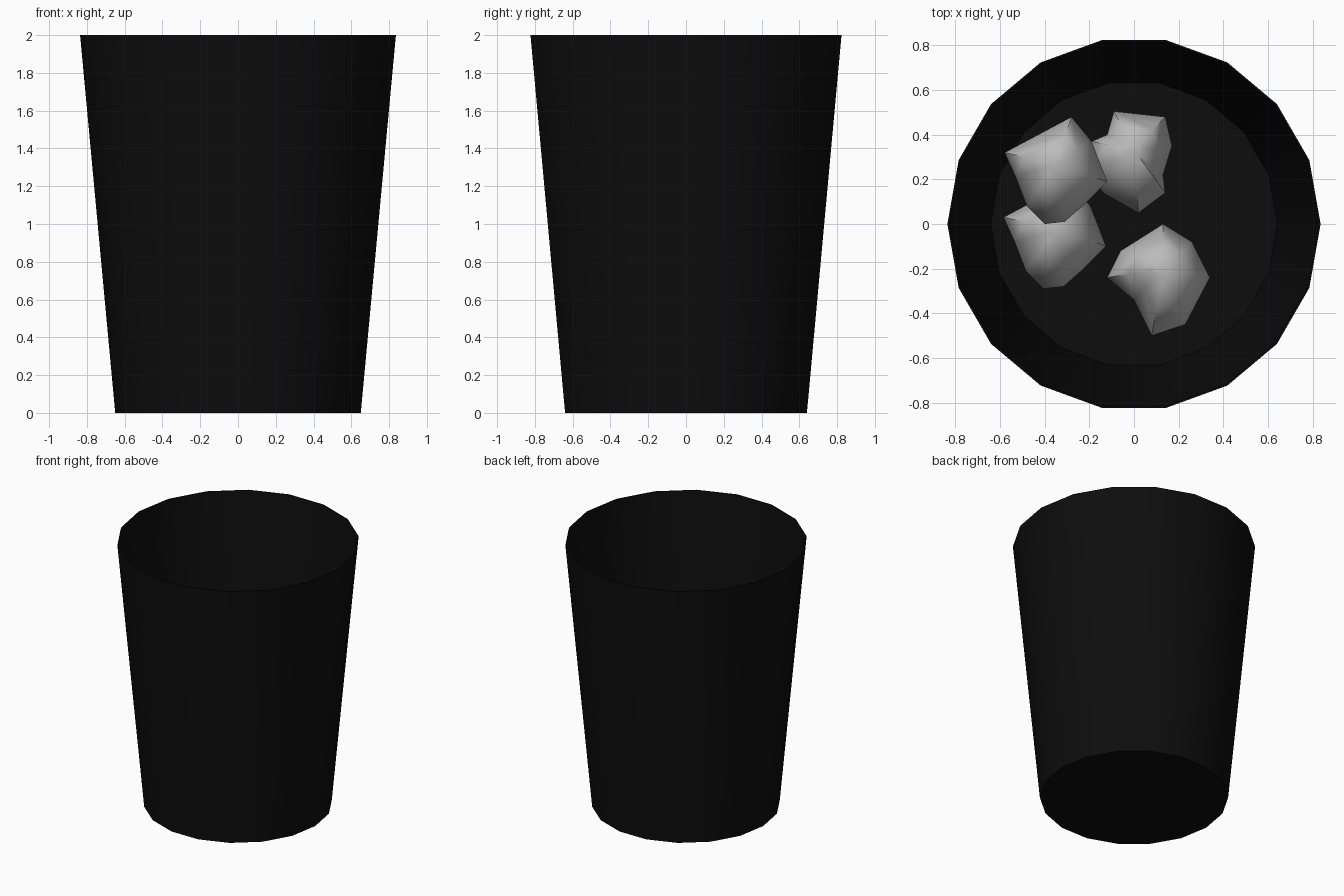
import bpy, bmesh, math, random

if "Cube" in bpy.data.objects:
    bpy.data.objects.remove(bpy.data.objects["Cube"])

def material(name, c):
    m = bpy.data.materials.new(name)
    m.diffuse_color = (c[0], c[1], c[2], 1)
    m.use_nodes = True
    m.node_tree.nodes["Principled BSDF"].inputs["Base Color"].default_value = m.diffuse_color
    return m

black = material("bin black", (0.004, 0.004, 0.004))
paper = material("paper grey", (0.5, 0.5, 0.5))

def finish(bm, name, mat, angle):
    bmesh.ops.recalc_face_normals(bm, faces=bm.faces[:])
    me = bpy.data.meshes.new(name)
    bm.to_mesh(me)
    bm.free()
    ob = bpy.data.objects.new(name, me)
    bpy.context.collection.objects.link(ob)
    me.materials.append(mat)
    bpy.ops.object.select_all(action='DESELECT')
    ob.select_set(True)
    bpy.context.view_layer.objects.active = ob
    bpy.ops.object.shade_smooth_by_angle(angle=math.radians(angle))
    return ob

def loft(bm, rings):
    loops = [[bm.verts.new(p) for p in r] for r in rings]
    n = len(loops[0])
    for a, b in zip(loops, loops[1:]):
        for i in range(n):
            j = (i + 1) % n
            bm.faces.new((a[i], a[j], b[j], b[i]))
    bm.faces.new(loops[0])
    bm.faces.new(loops[-1])

# Tapered 18-sided bin: outside, rim, inside and floor
SIDES = 18
def circle(r, z):
    return [(r * math.cos(2 * math.pi * i / SIDES),
             r * math.sin(2 * math.pi * i / SIDES), z) for i in range(SIDES)]
bm = bmesh.new()
loft(bm, [circle(0.65, 0), circle(0.836, 2), circle(0.828, 2), circle(0.642, 0.01)])
finish(bm, "waste_bin", black, 30)

# Crumpled paper balls: outline seen from above, lofted up to an off-centre crown
def paper_ball(name, outline, crown, z0, height, seed):
    rnd = random.Random(seed)
    cx, cy = crown
    jitter = [rnd.uniform(-0.07, 0.07) for _ in outline]
    levels = [(0.5, 0.0, 0), (0.88, 0.25, 0.5), (1.0, 0.52, 1), (0.62, 0.9, 0.5), (0.22, 1.0, 0)]
    bm = bmesh.new()
    loft(bm, [[(cx + (x - cx) * s, cy + (y - cy) * s, z0 + height * (h + j * k))
               for (x, y), j in zip(outline, jitter)] for s, h, k in levels])
    finish(bm, name, paper, 50)

BALL = [(-.58, .32), (-.28, .48), (-.19, .37), (-.12, .19), (-.22, .09),
        (-.31, .01), (-.40, 0), (-.48, .08), (-.53, .21)]
paper_ball("paper_ball_upper", BALL, (-.35, .27), 0.32, 0.46, 1)
paper_ball("paper_ball_left", [(x - .005, y - .29) for x, y in BALL], (-.35, -.02), 0.012, 0.46, 1)
paper_ball("paper_ball_back", [(-.09, .505), (.14, .48), (.17, .35), (.13, .22), (.14, .14),
                               (.02, .05), (-.14, .14), (-.20, .25), (-.19, .37), (-.12, .40)],
           (.0, .33), 0.012, 0.46, 2)
paper_ball("paper_ball_front", [(.13, 0), (.26, -.08), (.34, -.24), (.23, -.45), (.08, -.5),
                                (0, -.34), (-.12, -.24), (-.06, -.12)],
           (.13, -.2), 0.012, 0.46, 3)
